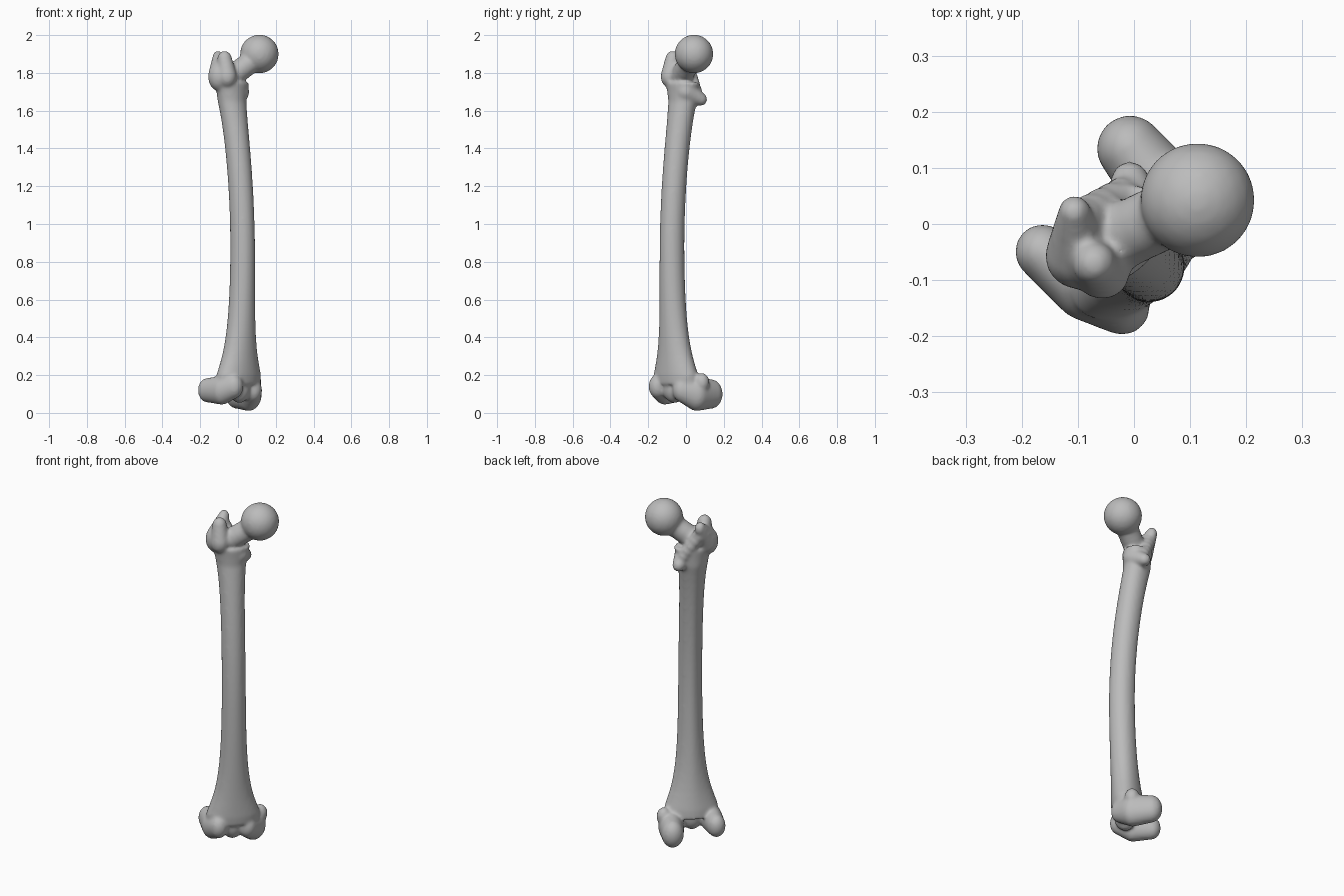
import bpy, bmesh, math
from mathutils import Matrix, Vector

cube = bpy.data.objects.get("Cube")
if cube:
    bpy.data.objects.remove(cube, do_unlink=True)

# Local frame: x = inner side, y = rear of the bone; turned into place at the end
bm = bmesh.new()


def knob(center, radius, tall=1):
    """Rounded knob: a sphere stretched upward."""
    stretch = Matrix.Diagonal((radius, radius, radius * tall, 1))
    bmesh.ops.create_icosphere(bm, subdivisions=3, radius=1,
                               matrix=Matrix.Translation(center) @ stretch)


def ridge(*stops, tall=1, steps=5):
    """Overlapping knobs along a path of stops, each stop (x, y, z, radius)."""
    for start, end in zip(stops, stops[1:]):
        for i in range(steps + 1):
            x, y, z, radius = Vector(start).lerp(Vector(end), i / steps)
            knob((x, y, z), radius, tall)


def shaft_ring(z, sides=32):
    """Oval ring of the shaft: bowed forward, flared at both ends, ridged behind."""
    spread = 1 if z < .85 else .75
    bow = min(.07 * ((z - .85) / spread) ** 2 - .07, .01)
    knee_flare = .28 * math.exp(-6 * z)
    hip_flare = .04 * math.exp(8 * (z - 1.75))
    flare = min(knee_flare + hip_flare, .08)
    width = .063 + flare
    depth = .066 + flare / 4
    ring = []
    for i in range(sides):
        angle = math.tau * i / sides
        rear_edge = 1 + .08 * max(0, math.sin(angle)) ** 8
        x = width * math.cos(angle) - .035
        y = depth * rear_edge * math.sin(angle) + bow
        ring.append(bm.verts.new((x, y, z)))
    return ring


# Bowed shaft
rings = [shaft_ring(.15 + .05 * level) for level in range(33)]
for lower, upper in zip(rings, rings[1:]):
    for i in range(len(lower)):
        bm.faces.new((lower[i - 1], lower[i], upper[i], upper[i - 1]))
bm.faces.new(reversed(rings[0]))
bm.faces.new(rings[-1])

# Ball head and neck
knob((.11, -.05, 1.9), .103)
ridge((-.03, 0, 1.79, .06), (.08, -.04, 1.87, .06))

# Large outer knob: hooked rear tip and front shoulder
ridge((-.11, .03, 1.78, .06), (-.06, .09, 1.88, .03), tall=1.3)
ridge((-.1, -.02, 1.78, .05), (-.1, 0, 1.87, .04), tall=1.2)

# Small rear knob and the crest leading to it
ridge((0, 0, 1.7, .06), (.05, .06, 1.66, .035))
ridge((-.06, .07, 1.83, .04), (.04, .05, 1.68, .03))

# Inner knee knuckle, front to rear, with its side bump
ridge((.04, -.07, .12, .05), (.08, 0, .1, .07), (.09, .1, .1, .06), tall=1.3)
knob((.12, 0, .16), .04, tall=1.3)

# Outer knee knuckle, front to rear
ridge((-.12, -.09, .14, .05), (-.14, -.02, .12, .06), (-.15, .08, .12, .05), tall=1.3)

# Shallow groove between the knuckles
knob((-.04, -.05, .13), .06, tall=1.3)

# Turn the bone so that its front points between front and left
bmesh.ops.recalc_face_normals(bm, faces=bm.faces)
bmesh.ops.rotate(bm, verts=bm.verts, cent=(0, 0, 0),
                 matrix=Matrix.Rotation(math.pi / 4, 3, "Z"))
mesh = bpy.data.meshes.new("thigh_bone")
bm.to_mesh(mesh)
bm.free()
bone = bpy.data.objects.new("thigh_bone", mesh)
bpy.context.scene.collection.objects.link(bone)

# Plain grey bone colour
colour = (.5, .5, .5, 1)
grey = bpy.data.materials.new("bone_grey")
grey.use_nodes = True
grey.diffuse_color = colour
grey.node_tree.nodes["Principled BSDF"].inputs["Base Color"].default_value = colour
mesh.materials.append(grey)

# Fuse all parts into one skin and soften the joins
fuse = bone.modifiers.new("fuse", "REMESH")
fuse.mode = "VOXEL"
fuse.voxel_size = .008
fuse.use_smooth_shade = True
soften = bone.modifiers.new("soften", "SMOOTH")
soften.factor = .5
soften.iterations = 12

# Make the fused skin permanent
bpy.context.view_layer.objects.active = bone
bone.select_set(True)
for name in ("fuse", "soften"):
    bpy.ops.object.modifier_apply(modifier=name)
bpy.ops.object.shade_smooth()
